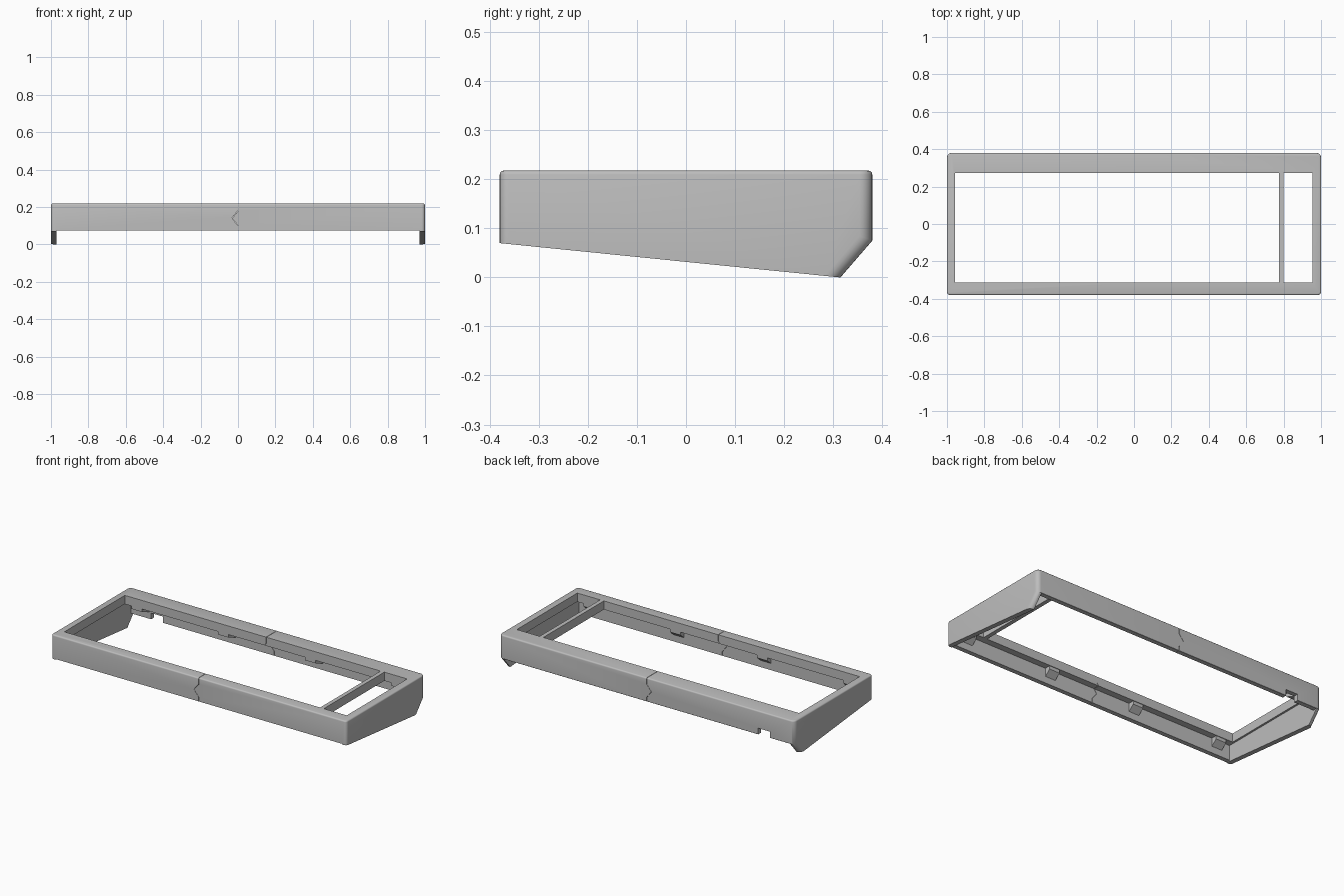
import bpy, bmesh
from mathutils import Vector

if "Cube" in bpy.data.objects:
    bpy.data.objects.remove(bpy.data.objects["Cube"])

grey = bpy.data.materials.new("plain_grey")
grey.diffuse_color = (0.51, 0.51, 0.51, 1)
grey.use_nodes = True
grey.node_tree.nodes["Principled BSDF"].inputs["Base Color"].default_value = grey.diffuse_color

TOP, RIM = 0.218, 0.165          # top face and underside of the rim
WALL_X, WALL_Y = 0.97, 0.352     # inner faces of the outer walls


def finish(name, bm):
    bmesh.ops.recalc_face_normals(bm, faces=bm.faces)
    me = bpy.data.meshes.new(name)
    bm.to_mesh(me)
    bm.free()
    ob = bpy.data.objects.new(name, me)
    bpy.context.collection.objects.link(ob)
    me.materials.append(grey)
    return ob


def box(name, x, y, z):
    bm = bmesh.new()
    bmesh.ops.create_cube(bm, size=1)
    for v in bm.verts:
        v.co = Vector([r[0] if c < 0 else r[1] for c, r in zip(v.co, (x, y, z))])
    return finish(name, bm)


def prism(bm, pts, axis, lo, hi):
    """Extrude a 2D outline along x (axis 0) or y (axis 1)."""
    def place(p, t):
        return (t, p[0], p[1]) if axis == 0 else (p[0], t, p[1])
    f = bm.faces.new([bm.verts.new(place(p, lo)) for p in pts])
    ext = bmesh.ops.extrude_face_region(bm, geom=[f])["geom"]
    for v in ext:
        if isinstance(v, bmesh.types.BMVert):
            v.co[axis] = hi


def cut(ob, cutter):
    cutter.hide_render = True
    m = ob.modifiers.new("cut", "BOOLEAN")
    m.operation, m.solver, m.object = "DIFFERENCE", "EXACT", cutter
    bpy.context.view_layer.objects.active = ob
    bpy.ops.object.modifier_apply(modifier=m.name)
    bpy.data.objects.remove(cutter)


# Outer case: wedge side profile, rounded corners, softened top edge
bm = bmesh.new()
prism(bm, [(-0.38, 0.07), (0.315, 0), (0.38, 0.075), (0.38, TOP), (-0.38, TOP)],
      0, -1, 1)
bmesh.ops.recalc_face_normals(bm, faces=bm.faces)


def bevel(test, width, segments):
    edges = [e for e in bm.edges if test(e.verts[0].co, e.verts[1].co)]
    bmesh.ops.bevel(bm, geom=edges, offset=width, segments=segments,
                    profile=0.5, affect="EDGES")


def along_side(a, b):
    return abs(a.x - b.x) < 1e-4 and abs(a.z - b.z) > 0.05


bevel(lambda a, b: along_side(a, b) and min(a.y, b.y) > 0.3, 0.026, 6)
bevel(lambda a, b: along_side(a, b) and max(a.y, b.y) < -0.3, 0.018, 5)
bevel(lambda a, b: min(a.z, b.z) > TOP - 1e-4, 0.008, 3)
case = finish("case_frame", bm)

# Hollow underside, open bottom, cable notch and top openings
cut(case, box("cavity", (-WALL_X, WALL_X), (-WALL_Y, WALL_Y), (-0.5, RIM)))
cut(case, box("bottom_gap", (-WALL_X, WALL_X), (-1, 1), (-0.5, 0.074)))
cut(case, box("cable_notch", (-0.835, -0.755), (0.3, 0.5), (0.0, 0.112)))
for x in ((-0.958, 0.775), (0.80, 0.955)):
    cut(case, box("top_opening", x, (-0.312, 0.273), (0.1, 0.5)))

# Chevron joint between the two halves, as a hairline gap
line = [(0, 0), (0, 0.1), (-0.032, 0.14), (0, 0.18), (0, 0.4)]
bm = bmesh.new()
prism(bm, [(x - 0.001, z) for x, z in line] +
      [(x + 0.001, z) for x, z in reversed(line)], 1, -1, 1)
cut(case, finish("joint", bm))

bpy.ops.object.select_all(action="DESELECT")
case.select_set(True)
bpy.context.view_layer.objects.active = case
bpy.ops.object.shade_smooth_by_angle(angle=0.6)

# Retaining clips under the rim, wedge shaped, along front and back
for side, edge in (("front", -0.316), ("back", 0.277)):
    wall = -WALL_Y if edge < 0 else WALL_Y
    for i, x in enumerate((-0.88, -0.295, 0.295, 0.88)):
        bm = bmesh.new()
        prism(bm, [(wall, RIM), (edge, RIM), (edge, RIM - 0.02), (wall, RIM - 0.05)],
              0, x - 0.035, x + 0.035)
        finish(f"{side}_clip_{i + 1}", bm)
